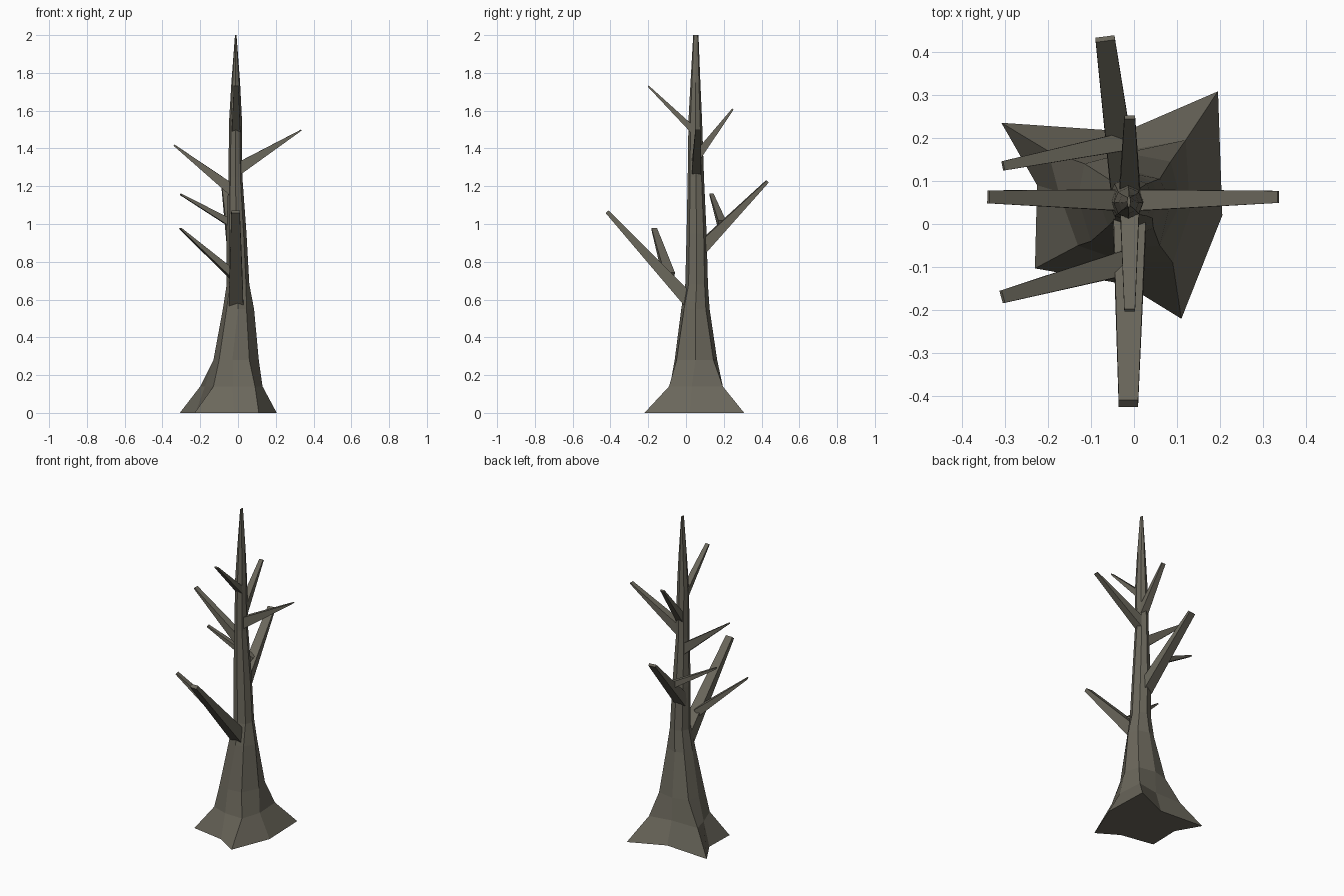
import bpy, bmesh, math
from mathutils import Vector

if "Cube" in bpy.data.objects:
    bpy.data.objects.remove(bpy.data.objects["Cube"])

bark = bpy.data.materials.new("grey brown bark")
bark.diffuse_color = (0.145, 0.135, 0.105, 1)
bark.use_nodes = True
bark.node_tree.nodes["Principled BSDF"].inputs["Base Color"].default_value = bark.diffuse_color


def add_object(name, bm):
    bmesh.ops.recalc_face_normals(bm, faces=bm.faces)
    mesh = bpy.data.meshes.new(name)
    bm.to_mesh(mesh)
    bm.free()
    mesh.materials.append(bark)
    obj = bpy.data.objects.new(name, mesh)
    bpy.context.collection.objects.link(obj)
    return obj


def loft(name, rings):
    """Skin a list of equal-sized point rings and cap both ends."""
    bm = bmesh.new()
    loops = [[bm.verts.new(p) for p in ring] for ring in rings]
    n = len(loops[0])
    for a, b in zip(loops, loops[1:]):
        for i in range(n):
            j = (i + 1) % n
            bm.faces.new((a[i], a[j], b[j], b[i]))
    bm.faces.new(loops[0][::-1])
    bm.faces.new(loops[-1])
    return add_object(name, bm)


# Flared root rings, counter-clockwise from the east side
roots = {
    0.00: [(.205, .02), (.195, .308), (-.02, .215), (-.308, .235),
           (-.225, .09), (-.23, -.103), (-.02, -.14), (.11, -.22)],
    0.14: [(.13, .03), (.12, .195), (-.02, .17), (-.20, .17),
           (-.175, .075), (-.13, -.05), (-.03, -.085), (.09, -.09)],
    0.28: [(.11, .05), (.085, .145), (-.02, .165), (-.115, .14),
           (-.13, .06), (-.10, -.04), (-.03, -.06), (.06, -.05)],
    0.55: [(.085, .05), (.06, .105), (-.01, .125), (-.06, .105),
           (-.08, .05), (-.06, -.005), (0, -.025), (.045, -.01)],
}
rings = [[(x, y, z) for x, y in pts] for z, pts in roots.items()]

# Upper trunk: height, centre x, centre y, half width x, half width y
for z, cx, cy, rx, ry in [(.68, 0, .056, .06, .06),
                          (.95, -.008, .056, .053, .053),
                          (1.25, -.014, .052, .037, .043),
                          (1.55, -.013, .049, .034, .036),
                          (1.75, -.012, .050, .023, .026),
                          (2.0, -.012, .052, .004, .014)]:
    rings.append([(cx + rx * math.cos(i * math.pi / 4),
                   cy + ry * math.sin(i * math.pi / 4), z) for i in range(8)])
loft("trunk", rings)


def branch(name, base, tip, base_size, tip_size):
    """Four-sided branch tapering to a wedge; sizes are (width, thickness)."""
    base, tip = Vector(base), Vector(tip)
    along = (tip - base).normalized()
    side = along.cross(Vector((0, 0, 1))).normalized()
    up = side.cross(along)
    ends = []
    for p, (w, t) in ((base, base_size), (tip, tip_size)):
        ends.append([p + side * (sx * w / 2) + up * (sz * t / 2)
                     for sx, sz in ((-1, -1), (1, -1), (1, 1), (-1, 1))])
    loft(name, ends)


# Large limbs, front and back
branch("front_limb", (-.01, .03, .58), (-.013, -.417, 1.065), (.078, .075), (.045, .022))
branch("back_limb", (-.02, .07, .86), (-.067, .43, 1.225), (.066, .066), (.045, .015))
# Twigs growing from the limbs
branch("front_limb_twig", (-.02, -.09, .725), (-.306, -.169, .977), (.058, .045), (.03, .008))
branch("back_limb_twig", (-.03, .19, 1.0), (-.304, .135, 1.157), (.042, .04), (.022, .008))
# Upper branches
branch("right_branch", (-.005, .055, 1.288), (.335, .063, 1.497), (.05, .064), (.028, .006))
branch("left_branch", (-.02, .055, 1.172), (-.338, .063, 1.417), (.05, .06), (.03, .008))
branch("upper_back_branch", (-.01, .06, 1.36), (-.01, .248, 1.608), (.05, .045), (.025, .01))
branch("upper_front_branch", (-.01, .04, 1.495), (-.01, -.2, 1.73), (.045, .036), (.025, .008))
